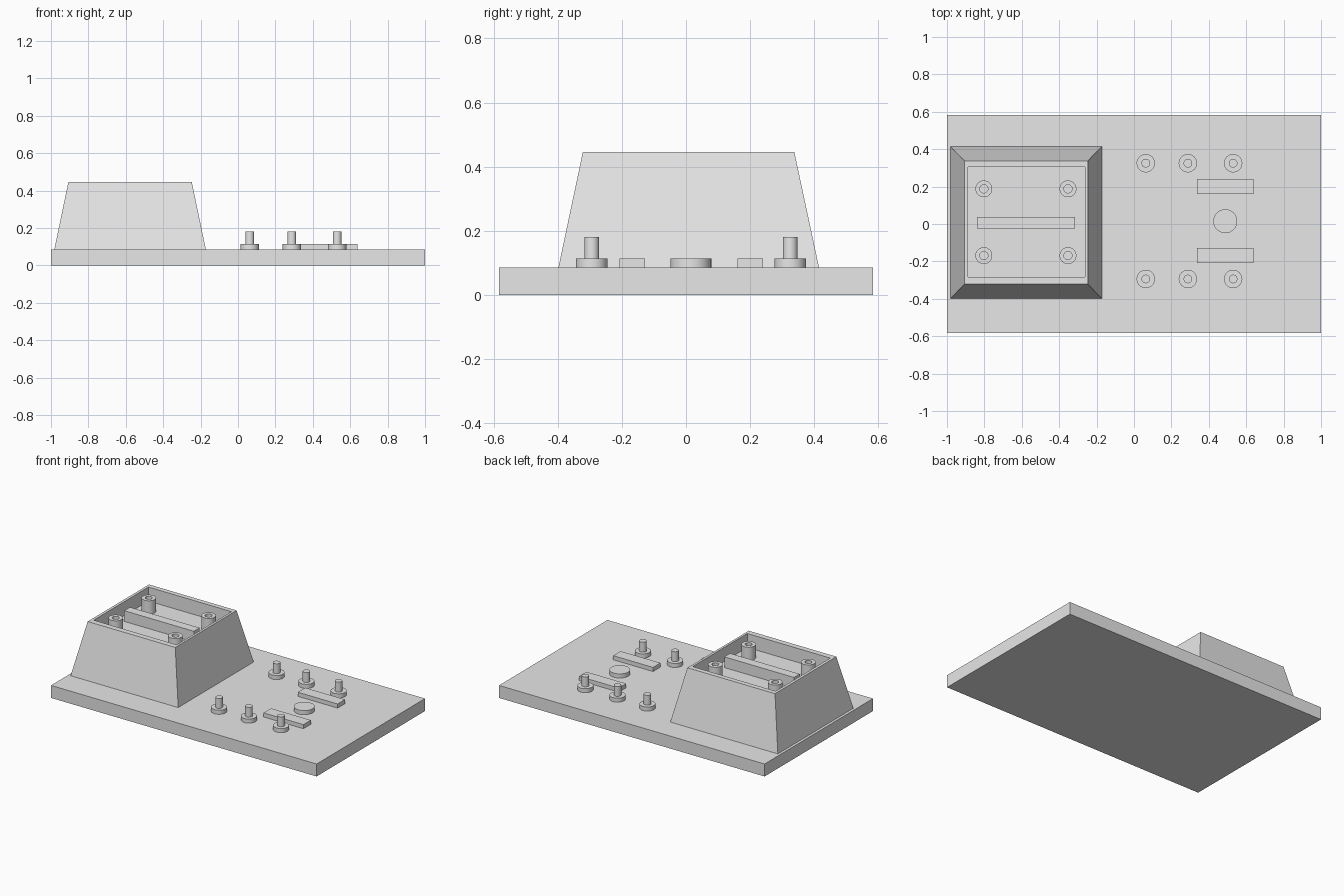
import bpy
import bmesh
import math

cube = bpy.data.objects.get("Cube")
if cube:
    bpy.data.objects.remove(cube, do_unlink=True)

grey = bpy.data.materials.new("plain_grey")
grey.use_nodes = True
grey.diffuse_color = (0.8, 0.8, 0.8, 1)
grey.node_tree.nodes["Principled BSDF"].inputs["Base Color"].default_value = (0.8, 0.8, 0.8, 1)

DECK = 0.085      # top of the base plate
PAD = 0.113       # top of the low pads
FLOOR = 0.35      # floor of the housing recess
RIM = 0.445       # top of the housing


def loft(name, rings, smooth=False, closed=False):
    """Skin a stack of point rings; cap the ends, or join last to first."""
    bm = bmesh.new()
    loops = [[bm.verts.new(p) for p in ring] for ring in rings]
    pairs = list(zip(loops, loops[1:]))
    if closed:
        pairs.append((loops[-1], loops[0]))
    else:
        bm.faces.new(loops[0])
        bm.faces.new(loops[-1])
    for a, b in pairs:
        for i in range(len(a)):
            j = (i + 1) % len(a)
            bm.faces.new((a[i], a[j], b[j], b[i]))
    bmesh.ops.recalc_face_normals(bm, faces=bm.faces)
    mesh = bpy.data.meshes.new(name)
    bm.to_mesh(mesh)
    bm.free()
    mesh.materials.append(grey)
    obj = bpy.data.objects.new(name, mesh)
    bpy.context.collection.objects.link(obj)
    if smooth:
        bpy.ops.object.select_all(action="DESELECT")
        obj.select_set(True)
        bpy.context.view_layer.objects.active = obj
        bpy.ops.object.shade_smooth_by_angle(angle=math.radians(35))
    return obj


def rect(x0, x1, y0, y1, z):
    return [(x0, y0, z), (x1, y0, z), (x1, y1, z), (x0, y1, z)]


def circle(x, y, r, z, n=40):
    angles = [math.tau * i / n for i in range(n)]
    return [(x + r * math.cos(a), y + r * math.sin(a), z) for a in angles]


def box(name, x0, x1, y0, y1, z0, z1):
    return loft(name, [rect(x0, x1, y0, y1, z) for z in (z0, z1)])


def turned(name, x, y, profile, closed=False):
    return loft(name, [circle(x, y, r, z) for r, z in profile], True, closed)


# Base plate
box("base_plate", -1, 1, -0.583, 0.583, 0, DECK)

# Tapered housing with an open recess in its top
loft("housing", [
    rect(-0.982, -0.172, -0.398, 0.415, DECK),
    rect(-0.907, -0.247, -0.322, 0.338, RIM),
    rect(-0.888, -0.263, -0.284, 0.305, RIM),
    rect(-0.888, -0.263, -0.284, 0.305, FLOOR),
])

# Centre rib and hollow screw posts inside the recess
box("recess_rib", -0.84, -0.315, -0.024, 0.038, FLOOR, 0.423)
for x in (-0.803, -0.353):
    for y in (-0.169, 0.188):
        turned("screw_post", x, y,
               [(0.045, FLOOR), (0.045, 0.44), (0.022, 0.44), (0.022, FLOOR)], True)

# Two rows of stepped pegs
for x in (0.063, 0.288, 0.53):
    for y in (-0.294, 0.325):
        turned("stepped_peg", x, y,
               [(0.049, DECK), (0.049, PAD), (0.023, PAD), (0.023, 0.18)])

# Round pad between two flat bars
turned("round_pad", 0.488, 0.015, [(0.064, DECK), (0.064, PAD)])
for name, y in (("front_bar", -0.168), ("back_bar", 0.2)):
    box(name, 0.338, 0.638, y - 0.04, y + 0.04, DECK, PAD)
